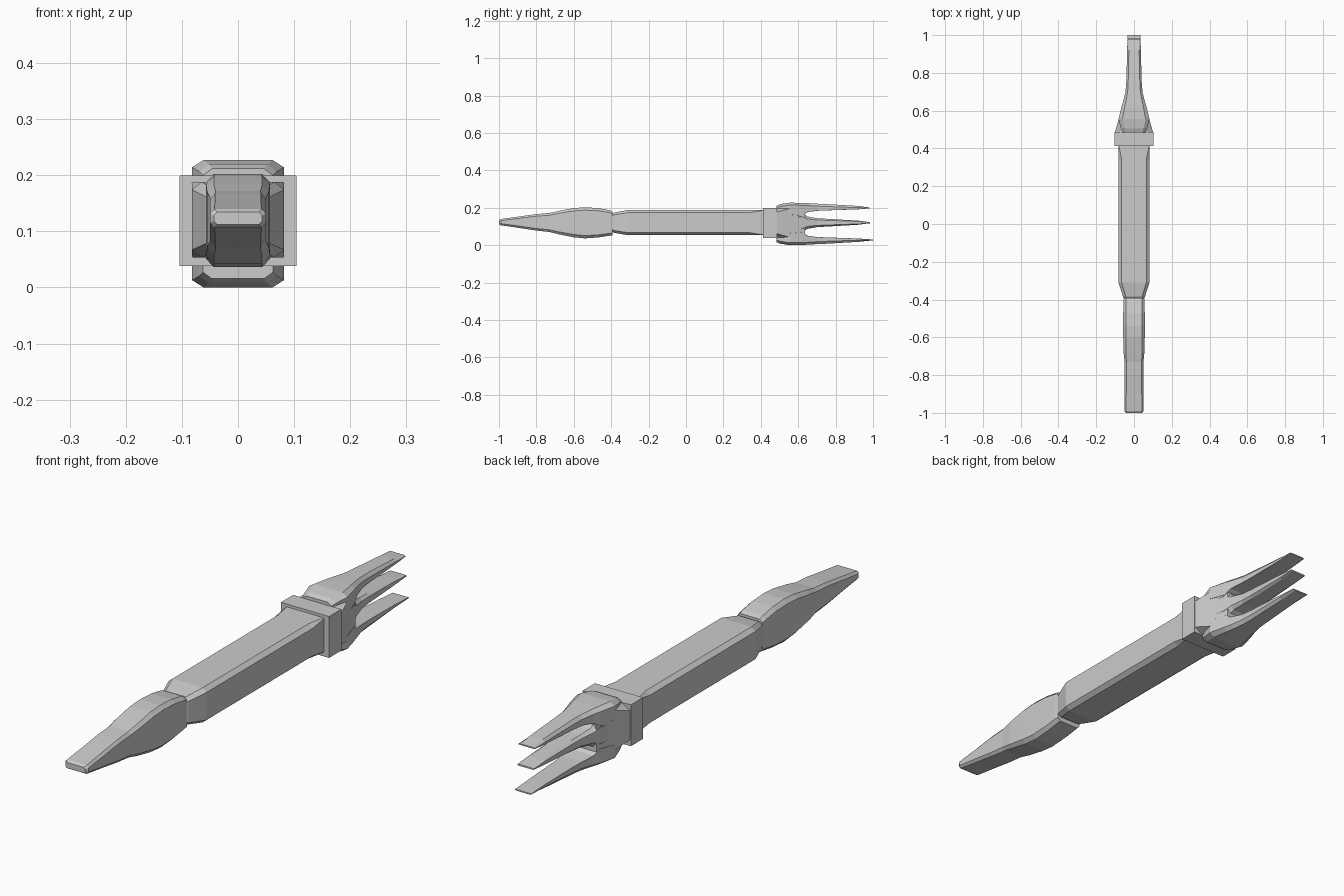
import bpy, bmesh


def section(y, w, z0, z1, cx, ct, cb):
    """Rectangle in the xz plane with chamfered corners (ct/cb = top/bottom chamfer height)."""
    e = 0.0005
    tx, bx = (cx if ct > e else e), (cx if cb > e else e)
    ct, cb = max(ct, e), max(cb, e)
    return [(w, y, z0 + cb), (w, y, z1 - ct), (w - tx, y, z1), (-w + tx, y, z1),
            (-w, y, z1 - ct), (-w, y, z0 + cb), (-w + bx, y, z0), (w - bx, y, z0)]


def loft(name, sections):
    bm = bmesh.new()
    rings = [[bm.verts.new(p) for p in section(*s)] for s in sections]
    for a, b in zip(rings, rings[1:]):
        for i in range(8):
            j = (i + 1) % 8
            bm.faces.new((a[i], a[j], b[j], b[i]))
    bm.faces.new(rings[0])
    bm.faces.new(rings[-1])
    bmesh.ops.recalc_face_normals(bm, faces=bm.faces)
    me = bpy.data.meshes.new(name)
    bm.to_mesh(me)
    bm.free()
    ob = bpy.data.objects.new(name, me)
    bpy.context.collection.objects.link(ob)
    return ob


# Curved blade at the front
loft("blade", [
    (-1.00, 0.043, 0.112, 0.134, 0.006, 0.006, 0.006),
    (-0.99, 0.050, 0.106, 0.140, 0.008, 0.009, 0.009),
    (-0.90, 0.050, 0.093, 0.152, 0.009, 0.010, 0.010),
    (-0.80, 0.050, 0.078, 0.166, 0.009, 0.011, 0.011),
    (-0.73, 0.050, 0.070, 0.172, 0.010, 0.012, 0.012),
    (-0.68, 0.055, 0.058, 0.183, 0.012, 0.013, 0.013),
    (-0.60, 0.057, 0.042, 0.198, 0.014, 0.015, 0.015),
    (-0.54, 0.057, 0.036, 0.202, 0.014, 0.015, 0.015),
    (-0.47, 0.057, 0.041, 0.198, 0.014, 0.014, 0.014),
    (-0.41, 0.056, 0.050, 0.187, 0.013, 0.013, 0.013),
    (-0.392, 0.054, 0.052, 0.180, 0.012, 0.012, 0.012),
])

# Handle: tapered front, chamfers fading out at the collar
loft("handle", [
    (-0.400, 0.050, 0.076, 0.164, 0.012, 0.012, 0.012),
    (-0.385, 0.058, 0.066, 0.174, 0.015, 0.012, 0.012),
    (-0.31, 0.082, 0.053, 0.188, 0.017, 0.014, 0.014),
    (0.34, 0.082, 0.053, 0.188, 0.017, 0.014, 0.014),
    (0.42, 0.082, 0.053, 0.188, 0.001, 0.001, 0.001),
])

# Square collar
loft("collar", [(y, 0.104, 0.038, 0.199, 0, 0, 0) for y in (0.412, 0.487)])

# Solid web joining the prongs
loft("fork_base", [
    (0.485, 0.101, 0.040, 0.198, 0.040, 0.022, 0.022),
    (0.555, 0.081, 0.036, 0.202, 0.008, 0.006, 0.006),
    (0.635, 0.060, 0.040, 0.198, 0.002, 0.002, 0.002),
])

# Outer prongs: (y, half width, inner height, outer height) above the centre line
MID = 0.1135
outer = [(0.485, 0.062, 0.075, 0.098), (0.505, 0.069, 0.072, 0.106),
         (0.555, 0.082, 0.050, 0.1135), (0.62, 0.066, 0.044, 0.1125),
         (0.65, 0.057, 0.063, 0.111), (0.70, 0.045, 0.070, 0.108),
         (0.75, 0.041, 0.072, 0.106), (0.92, 0.036, 0.078, 0.096)]
for name, side, tip in (("upper_prong", 1, 0.98), ("lower_prong", -1, 1.0)):
    rows = []
    for y, w, a, b in outer + [(tip, 0.035, 0.083, 0.088)]:
        cx, cz = 0.25 * w, min(0.013, 0.5 * (b - a))
        if side > 0:
            rows.append((y, w, MID + a, MID + b, cx, cz, 0))
        else:
            rows.append((y, w, MID - b, MID - a, cx, 0, cz))
    loft(name, rows)

# Middle prong
mid = [(0.56, 0.079, 0.055), (0.62, 0.065, 0.052), (0.65, 0.057, 0.033),
       (0.70, 0.045, 0.024), (0.75, 0.041, 0.021), (0.92, 0.036, 0.011), (0.985, 0.035, 0.003)]
loft("middle_prong", [(y, w, 0.12 - h, 0.12 + h, 0.25 * w, 0.4 * h, 0.4 * h) for y, w, h in mid])
